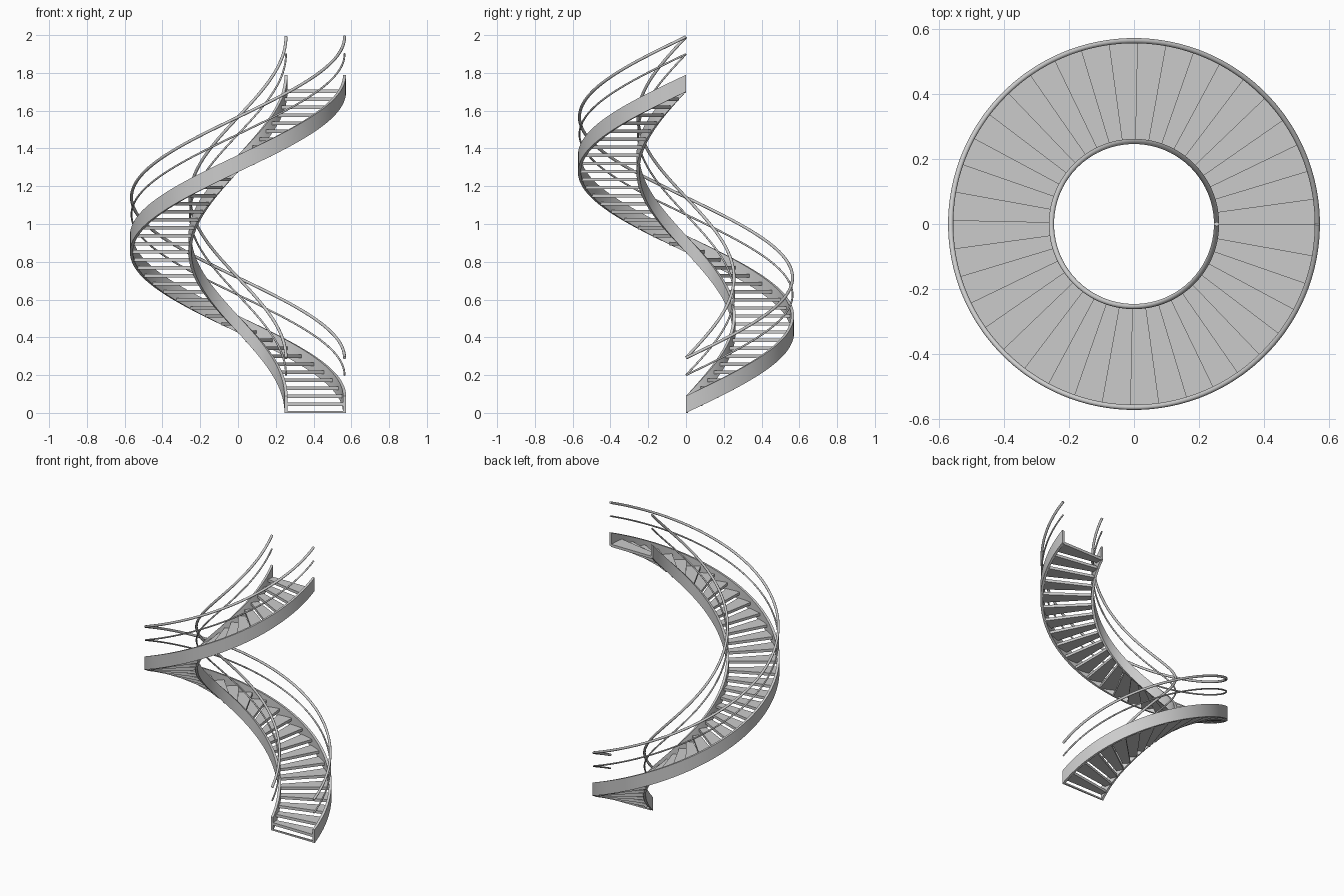
import bpy, bmesh
from math import cos, sin, pi, sqrt, radians
from mathutils import Vector

if "Cube" in bpy.data.objects:
    bpy.data.objects.remove(bpy.data.objects["Cube"])

RISE = 1.70            # climb over one full turn
STEPS = 40
SEGS = 160
R_IN, R_OUT = 0.254, 0.564


def finish(name, bm, smooth=True):
    bmesh.ops.recalc_face_normals(bm, faces=bm.faces[:])
    me = bpy.data.meshes.new(name)
    bm.to_mesh(me)
    bm.free()
    ob = bpy.data.objects.new(name, me)
    bpy.context.collection.objects.link(ob)
    if smooth:
        bpy.ops.object.select_all(action='DESELECT')
        ob.select_set(True)
        bpy.context.view_layer.objects.active = ob
        bpy.ops.object.shade_smooth_by_angle(angle=radians(40))
    return ob


def helix_sweep(name, radius, z0, section, tilt):
    """Sweep a (radial, up) section along one helical turn."""
    bm = bmesh.new()
    rings = []
    c = RISE / (2 * pi)
    for i in range(SEGS + 1):
        a = 2 * pi * i / SEGS
        radial = Vector((cos(a), sin(a), 0))
        up = Vector((0, 0, 1))
        if tilt:
            up = Vector((c * sin(a), -c * cos(a), radius)) / sqrt(c * c + radius * radius)
        centre = radial * radius + Vector((0, 0, z0 + c * a))
        rings.append([bm.verts.new(centre + radial * u + up * v) for u, v in section])
    n = len(section)
    for p, q in zip(rings, rings[1:]):
        for j in range(n):
            k = (j + 1) % n
            bm.faces.new((p[j], p[k], q[k], q[j]))
    bm.faces.new(rings[0])
    bm.faces.new(rings[-1])
    return finish(name, bm)


def circle(r, n=12):
    return [(r * cos(2 * pi * i / n), r * sin(2 * pi * i / n)) for i in range(n)]


def add_wedge(bm, a0, a1, z0, z1, r0=0.258, r1=0.559, n=3):
    """Block between two angles, radii and heights."""
    cols = []
    for i in range(n + 1):
        a = a0 + (a1 - a0) * i / n
        cols.append([bm.verts.new((r * cos(a), r * sin(a), z))
                     for r, z in ((r0, z0), (r1, z0), (r1, z1), (r0, z1))])
    for p, q in zip(cols, cols[1:]):
        for j in range(4):
            k = (j + 1) % 4
            bm.faces.new((p[j], p[k], q[k], q[j]))
    bm.faces.new(cols[0])
    bm.faces.new(cols[-1])


# Stringers and two rails on each side
plate = [(-0.008, 0), (0.008, 0), (0.008, 0.09), (-0.008, 0.09)]
for side, r in (("inner", R_IN), ("outer", R_OUT)):
    helix_sweep(side + "_stringer", r, 0, plate, False)
    helix_sweep(side + "_handrail", r, 0.291, circle(0.008), True)
    helix_sweep(side + "_lower_rail", r, 0.2, circle(0.005), True)

# Open treads with a slight nosing overlap
bm = bmesh.new()
step = 2 * pi / STEPS
for k in range(STEPS):
    top = RISE / STEPS * (k + 1) + 0.012
    add_wedge(bm, max(0, k * step - radians(1.2)), (k + 1) * step, top - 0.018, top)
finish("treads", bm, False)

# Thin bar at the foot of the stair
bm = bmesh.new()
add_wedge(bm, 0, radians(1.2), 0, 0.01, n=1)
finish("foot_bar", bm, False)
